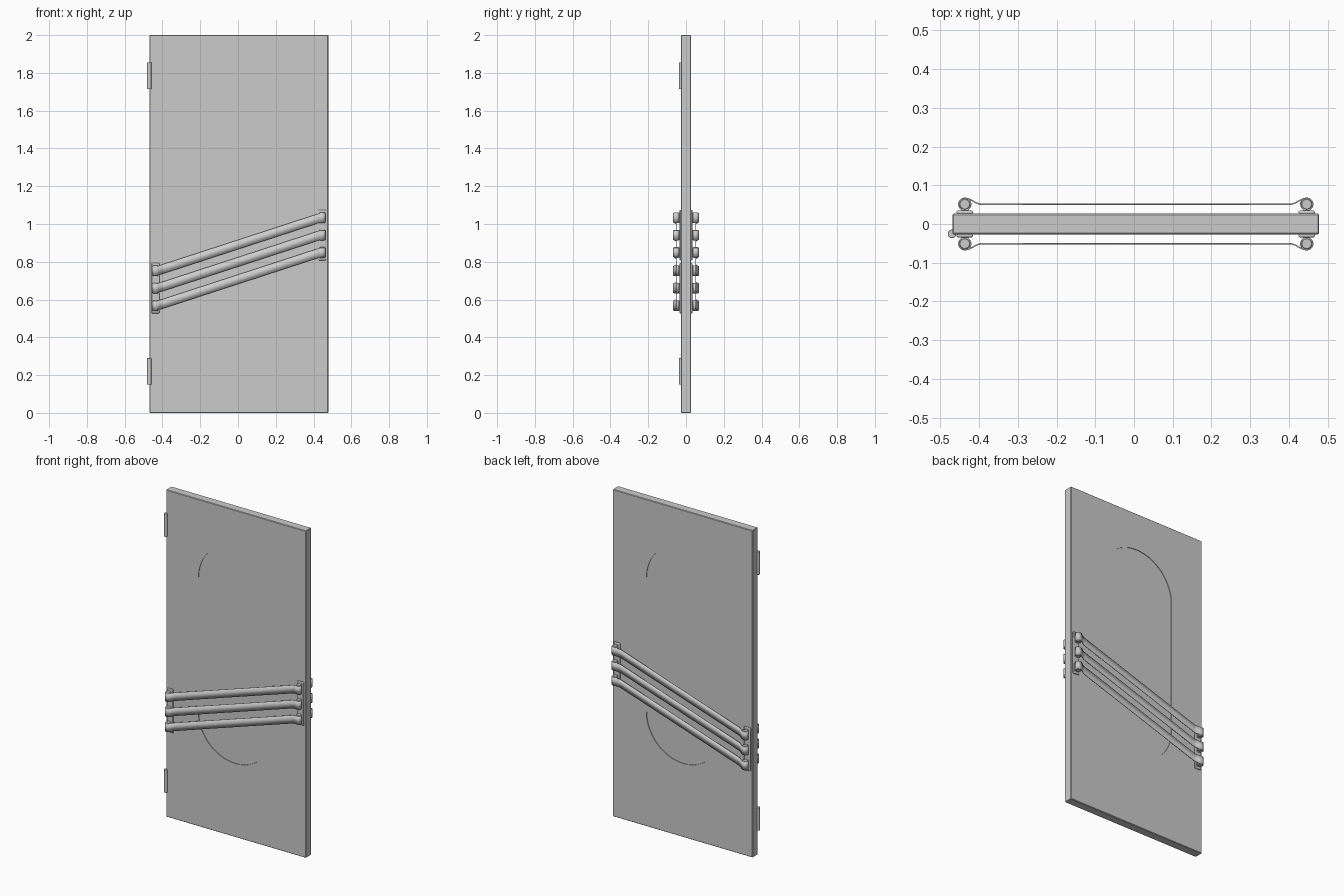
import bpy, bmesh
from math import sin, cos, pi, radians

if "Cube" in bpy.data.objects:
    bpy.data.objects.remove(bpy.data.objects["Cube"])

X_LOW, X_HIGH = -0.437, 0.446      # roller columns
Z_LOW, Z_HIGH = 0.66, 0.941        # middle height of each column
PITCH = 0.092
ROLL_Y, LOOP_R = 0.051, 0.0155


def finish(name, bm):
    bmesh.ops.recalc_face_normals(bm, faces=bm.faces)
    me = bpy.data.meshes.new(name)
    bm.to_mesh(me)
    bm.free()
    ob = bpy.data.objects.new(name, me)
    bpy.context.collection.objects.link(ob)
    return ob


def bevel(ob, width, segments=1):
    m = ob.modifiers.new("bevel", 'BEVEL')
    m.width, m.segments, m.limit_method = width, segments, 'ANGLE'


def box(name, x, y, z):
    bm = bmesh.new()
    bmesh.ops.create_cube(bm, size=1)
    for v in bm.verts:
        for i, (a, b) in enumerate((x, y, z)):
            v.co[i] = a if v.co[i] < 0 else b
    return finish(name, bm)


def cylinder(name, x, y, z, r, h, sides=24):
    bm = bmesh.new()
    bmesh.ops.create_cone(bm, cap_ends=True, segments=sides,
                          radius1=r, radius2=r, depth=h)
    bmesh.ops.translate(bm, verts=bm.verts, vec=(x, y, z))
    return finish(name, bm)


def stadium(name, r, half):
    # upright pill outline extruded through the door thickness
    n = 32
    pts = [(r * cos(pi * i / n), 1.52 + r * sin(pi * i / n)) for i in range(n + 1)]
    pts += [(-r * cos(pi * i / n), 0.70 - r * sin(pi * i / n)) for i in range(n + 1)]
    bm = bmesh.new()
    f = bm.faces.new([bm.verts.new((x, -half, z)) for x, z in pts])
    ext = bmesh.ops.extrude_face_region(bm, geom=[f])
    verts = [e for e in ext["geom"] if isinstance(e, bmesh.types.BMVert)]
    bmesh.ops.translate(bm, verts=verts, vec=(0, 2 * half, 0))
    return finish(name, bm)


def strap(name, side, z_off):
    # flat band: wraps the low roller, crosses the door, wraps the high roller
    def end(cx, d):
        pts = []
        for i in range(21):
            a = radians(400 - 310 * i / 20)
            pts.append((cx + d * LOOP_R * cos(a), ROLL_Y + LOOP_R * sin(a)))
        for i in range(1, 9):
            t = i / 8
            pts.append((cx + d * 0.044 * t, ROLL_Y + LOOP_R * (0.5 + 0.5 * cos(pi * t))))
        return pts
    path = end(X_LOW, 1) + end(X_HIGH, -1)[::-1]
    bm = bmesh.new()
    rows = []
    for x, y in path:
        t = min(max((x - X_LOW - 0.01) / (X_HIGH - X_LOW - 0.02), 0), 1)
        z = Z_LOW + t * (Z_HIGH - Z_LOW) + z_off
        rows.append([bm.verts.new((x, side * y, z + h)) for h in (-0.025, 0.025)])
    for a, b in zip(rows, rows[1:]):
        bm.faces.new((a[0], b[0], b[1], a[1]))
    ob = finish(name, bm)
    m = ob.modifiers.new("thickness", 'SOLIDIFY')
    m.thickness, m.offset = 0.0035, 0


# door slab with a pill-shaped opening
door = box("door_slab", (-0.469, 0.478), (-0.0265, 0.0265), (0, 2))
bevel(door, 0.003)
cutter = stadium("window_cutter", 0.25, 0.1)
cutter.hide_render = True
cut = door.modifiers.new("opening", 'BOOLEAN')
cut.operation, cut.object, cut.solver = 'DIFFERENCE', cutter, 'EXACT'
bpy.context.view_layer.objects.active = door
for m in list(door.modifiers):
    bpy.ops.object.modifier_apply(modifier=m.name)
bpy.data.objects.remove(cutter)

# slightly recessed pane
stadium("window_pane", 0.252, 0.0225)

# hinge barrels
for z in (0.22, 1.785):
    bevel(cylinder("hinge_barrel", -0.47, -0.0255, z, 0.011, 0.14), 0.001)

# strap hardware on both faces
for side, face in ((-1, "front"), (1, "back")):
    for cx, cz in ((X_LOW, Z_LOW), (X_HIGH, Z_HIGH)):
        ys = sorted((side * 0.025, side * 0.035))
        plate = box(face + "_mount_plate", (cx - 0.021, cx + 0.021), ys,
                    (cz - 0.133, cz + 0.133))
        bevel(plate, 0.004, 2)
        for k in (-1, 0, 1):
            bevel(cylinder(face + "_roller", cx, side * ROLL_Y, cz + k * PITCH,
                           0.0142, 0.056), 0.002)
            ys = sorted((side * 0.033, side * 0.046))
            box(face + "_roller_foot", (cx - 0.009, cx + 0.009), ys,
                (cz + k * PITCH - 0.027, cz + k * PITCH + 0.027))
    for k in (-1, 0, 1):
        strap(face + "_strap", side, k * PITCH)

bpy.ops.object.select_all(action='SELECT')
bpy.ops.object.shade_smooth_by_angle(angle=radians(30))
